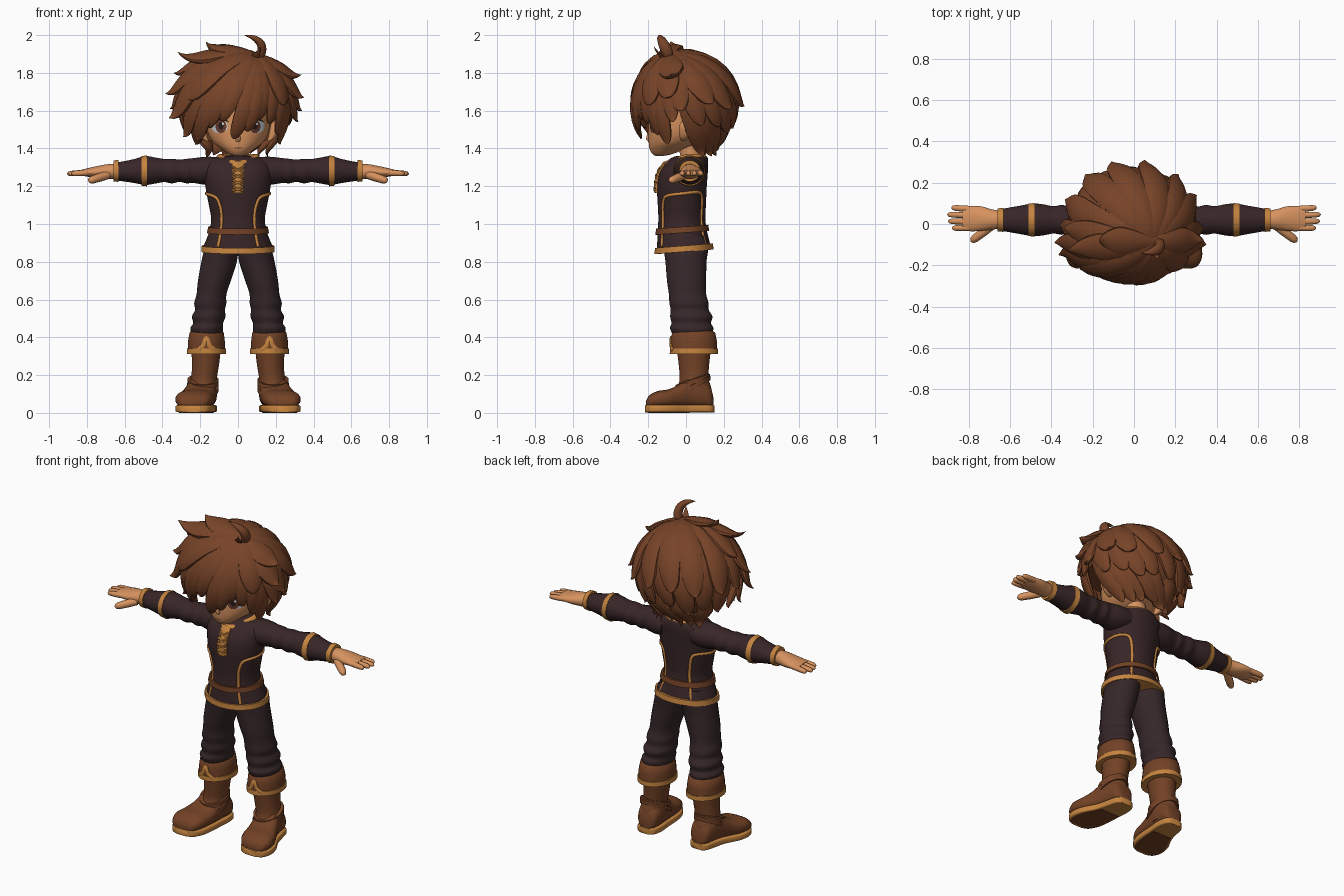
import bpy, bmesh, math, random
from mathutils import Vector
from mathutils.bvhtree import BVHTree

random.seed(4)
if "Cube" in bpy.data.objects:
    bpy.data.objects.remove(bpy.data.objects["Cube"])


def material(name, *rgb):
    m = bpy.data.materials.new(name)
    m.use_nodes = True
    m.diffuse_color = (*rgb, 1)
    m.node_tree.nodes["Principled BSDF"].inputs["Base Color"].default_value = (*rgb, 1)
    return m


HAIR = material("hair brown", .185, .057, .021)
LEATHER = material("boot leather", .17, .054, .019)
TUNIC = material("dark tunic", .04, .019, .02)
PANTS = material("dark trousers", .037, .02, .022)
GOLD = material("gold trim", .56, .23, .05)
SKIN = material("skin", .68, .29, .115)
WHITE = material("eye white", .6, .65, .68)
IRIS = material("eye brown", .14, .045, .028)
DARK = material("eye dark", .02, .01, .01)


def finish(name, bm, mat):
    bmesh.ops.recalc_face_normals(bm, faces=bm.faces)
    me = bpy.data.meshes.new(name)
    bm.to_mesh(me)
    bm.free()
    me.materials.append(mat)
    me.shade_smooth()
    me.set_sharp_from_angle(angle=math.radians(50))
    ob = bpy.data.objects.new(name, me)
    bpy.context.collection.objects.link(ob)
    return ob


def loft(name, sections, mat, n=20, power=2):
    """Skin a list of (centre, u, v) super-ellipse sections."""
    bm = bmesh.new()
    rings = []
    for c, u, v in sections:
        ring = []
        for i in range(n):
            a = math.tau * (i + .5) / n
            x, y = math.cos(a), math.sin(a)
            x = math.copysign(abs(x) ** (2 / power), x)
            y = math.copysign(abs(y) ** (2 / power), y)
            ring.append(bm.verts.new(Vector(c) + Vector(u) * x + Vector(v) * y))
        rings.append(ring)
    for a, b in zip(rings, rings[1:]):
        for i in range(n):
            j = (i + 1) % n
            bm.faces.new((a[i], a[j], b[j], b[i]))
    bm.faces.new(rings[0])
    bm.faces.new(rings[-1])
    return finish(name, bm, mat)


def smooth(rows, k=4):
    """Spline through rows of numbers."""
    out = []
    for i in range(len(rows) - 1):
        quad = [rows[max(i - 1, 0)], rows[i], rows[i + 1], rows[min(i + 2, len(rows) - 1)]]
        for s in range(k):
            t = s / k
            out.append([b + .5 * t * (c - a + t * (2 * a - 5 * b + 4 * c - d + t * (3 * (b - c) + d - a)))
                        for a, b, c, d in zip(*quad)])
    return out + [list(rows[-1])]


def upright(rows, s=1, tilt=0):      # rows: z, x, y, half width, half depth
    return [((s * x, y, z), (w, 0, 0), (0, d, tilt)) for z, x, y, w, d in rows]


def along_x(rows, s):        # rows: x, y, z, half y, half z
    return [((s * x, y, z), (0, w, 0), (0, 0, h)) for x, y, z, w, h in rows]


def along_y(rows, s):        # rows: y, x, half width, bottom, top
    return [((s * x, y, (a + b) / 2), (w, 0, 0), (0, 0, (b - a) / 2)) for y, x, w, a, b in rows]


def sweep(name, pts, normals, widths, heights, mat, n=10):
    sec = []
    for i, p in enumerate(pts):
        t = (pts[min(i + 1, len(pts) - 1)] - pts[max(i - 1, 0)]).normalized()
        b = t.cross(normals[i]).normalized()
        sec.append((p, b * widths[i], b.cross(t) * heights[i]))
    return loft(name, sec, mat, n)


def tree(ob):
    return BVHTree.FromPolygons([v.co for v in ob.data.vertices], [p.vertices for p in ob.data.polygons])


def ribbon(name, bvh, axis, path, w, h, mat):
    """Flat trim following (angle, height) points over a part."""
    pts, nor = [], []
    for a, z in smooth(path, 6):
        d = Vector((math.cos(math.radians(a)), math.sin(math.radians(a)), 0))
        hit = bvh.ray_cast(Vector((*axis, z)), d)
        if hit[0]:
            pts.append(hit[0])
            nor.append(d)
    return sweep(name, pts, nor, [w] * len(pts), [h] * len(pts), mat, 8)


# Tunic body: z, x, y, half width, half depth
body = smooth([(.866, 0, -.01, .184, .146), (.89, 0, -.012, .18, .142), (.92, 0, -.015, .168, .137),
               (.97, 0, -.02, .15, .13), (1.03, 0, -.022, .143, .125), (1.1, 0, -.022, .155, .128),
               (1.19, 0, -.022, .172, .132), (1.26, 0, -.015, .18, .13), (1.31, 0, 0, .178, .118),
               (1.34, 0, .012, .145, .105), (1.357, 0, .025, .1, .085), (1.362, 0, .03, .06, .05)])
tunic = loft("tunic_body", upright(body), TUNIC, 32)
skin_of = tree(tunic)


def body_band(name, z0, z1, grow, tilt, mat):
    def at(z, g):
        r = min(body, key=lambda q: abs(q[0] - z))
        return (z, r[1], r[2], r[3] + g, r[4] + g)
    loft(name, upright([at(z0, -.01), at(z0, grow), at(z1, grow), at(z1, -.01)], 1, tilt), mat, 32)


body_band("tunic_hem", .853, .885, .011, .012, GOLD)
body_band("belt", .953, .985, .011, .01, LEATHER)
mid = (0, -.01)

# Scooped collar that dips to the laced placket
ring, ring_normals = [], []
for i in range(33):
    a = math.tau * i / 32 - math.pi / 2
    front = max(0, -math.sin(a))
    ring.append(Vector((.1 * math.cos(a), .02 + (.075 + .05 * front ** 2) * math.sin(a), 1.357 - .036 * front ** 2)))
    ring_normals.append(Vector((math.cos(a), math.sin(a), 1.2)).normalized())
sweep("collar", ring, ring_normals, [.018] * 33, [.012] * 33, GOLD)
ribbon("placket", skin_of, mid, [(-90, 1.165), (-90, 1.25), (-90, 1.325)], .032, .014, GOLD)
for i in range(4):
    z = 1.185 + .034 * i
    for k in (-1, 1):
        ribbon("lace", skin_of, mid, [(-90 - 11 * k, z - .012), (-90, z), (-90 + 11 * k, z + .012)],
               .008, .019, GOLD)

# Neck and head
loft("neck", upright([(1.28, 0, .03, .06, .06), (1.36, 0, .025, .055, .055), (1.48, 0, 0, .06, .06)]), SKIN)
head = loft("head", upright(smooth([(1.36, 0, -.14, .02, .02), (1.37, 0, -.125, .05, .052),
                                    (1.395, 0, -.1, .085, .092), (1.43, 0, -.06, .13, .138),
                                    (1.48, 0, -.03, .16, .17), (1.55, 0, -.02, .172, .178),
                                    (1.65, 0, -.02, .175, .178), (1.75, 0, -.02, .15, .15),
                                    (1.82, 0, -.02, .07, .07)])), SKIN, 32)
face = tree(head)


def plate(name, cx, cz, rx, rz, lift, mat, bend=0):
    """Thin elliptical plate laid over the face."""
    bm = bmesh.new()
    rings = []
    for r in (.02, .4, .7, 1):
        ring = []
        for i in range(20):
            a = math.tau * i / 20
            x = rx * r * math.cos(a)
            z = cz + rz * r * math.sin(a) - bend * (x / rx) ** 2
            hit = face.ray_cast(Vector((cx + x, -1, z)), Vector((0, 1, 0)))[0]
            ring.append(bm.verts.new(hit - Vector((0, lift, 0))))
        rings.append(ring)
    for a, b in zip(rings, rings[1:]):
        for i in range(20):
            bm.faces.new((a[i], a[i - 1], b[i - 1], b[i]))
    bm.faces.new(rings[0])
    finish(name, bm, mat)


loft("nose", upright([(1.435, 0, -.19, .012, .01), (1.45, 0, -.2, .014, .012), (1.5, 0, -.195, .006, .006)]), SKIN)
plate("mouth", 0, 1.403, .022, .0025, .002, LEATHER)
for s, side in ((1, "left"), (-1, "right")):
    x = s * .09
    plate(side + "_eye_white", x + s * .008, 1.517, .044, .036, .002, WHITE)
    plate(side + "_iris", x, 1.517, .029, .036, .004, IRIS)
    plate(side + "_pupil", x, 1.519, .013, .02, .006, DARK)
    plate(side + "_eye_glint", x + .01, 1.531, .006, .007, .008, WHITE)
    plate(side + "_lash", x + s * .003, 1.555, .046, .006, .007, DARK, .016)
    loft(side + "_ear", upright(smooth([(1.44, .165, -.015, .01, .012), (1.465, .183, -.005, .022, .03),
                                        (1.52, .197, .005, .026, .042), (1.555, .195, .01, .012, .02)]), s), SKIN)

    # Sleeves with soft folds, arm band and cuff
    sleeve = [(.1, .02, 1.285, .085, .07), (.17, .02, 1.282, .085, .075), (.24, .02, 1.283, .07, .066),
              (.27, .02, 1.28, .075, .066), (.31, .02, 1.282, .066, .06), (.35, .02, 1.28, .073, .066),
              (.39, .02, 1.283, .067, .062), (.44, .02, 1.283, .076, .07), (.49, .02, 1.283, .08, .077),
              (.56, .02, 1.28, .068, .062), (.64, .02, 1.278, .054, .048)]
    loft(side + "_sleeve", along_x(smooth(sleeve), s), TUNIC)
    for part, x0, x1, r in (("arm_band", .482, .512, .083), ("cuff", .632, .66, .059)):
        loft(side + "_" + part, along_x([(x0, .02, 1.281, r - .02, r - .02), (x0, .02, 1.281, r, r),
                                         (x1, .02, 1.281, r * .95, r * .95),
                                         (x1, .02, 1.281, r - .02, r - .02)], s), GOLD)

    # Hand, fingers and thumb
    loft(side + "_palm", along_x(smooth([(.64, .02, 1.278, .042, .04), (.69, .022, 1.277, .05, .04),
                                         (.74, .026, 1.275, .06, .033), (.79, .026, 1.273, .062, .024),
                                         (.83, .026, 1.272, .056, .015)]), s), SKIN)

    def finger(name, a, b, r):
        a, b = Vector(a), Vector(b)
        pts = [a.lerp(b, t) for t in (0, .4, .8, .94, 1)]
        w = [r * q for q in (1, 1, .9, .65, .15)]
        sweep(name, pts, [Vector((0, 0, 1))] * 5, w, w, SKIN)
    for i, reach in enumerate((.882, .9, .905, .885)):
        y = -.018 + .03 * i
        finger(side + "_finger", (s * .79, y, 1.272), (s * reach, y * 1.1, 1.266), .016)
    finger(side + "_thumb", (s * .69, -.008, 1.26), (s * .79, -.085, 1.228), .023)

    # Side panel trim on the tunic
    arch = [(-48, .88), (-51, .95), (-52, 1.04), (-49, 1.1), (-38, 1.145), (0, 1.162),
            (30, 1.168), (44, 1.145), (48, 1.06), (47, .95), (46, .88)]
    ribbon(side + "_panel_trim", skin_of, mid, [(a if s > 0 else 180 - a, z) for a, z in arch], .009, .008, GOLD)

    # Trouser leg with folds above the boot
    leg = [(.38, .162, .035, .07, .09), (.42, .164, .033, .084, .108), (.45, .165, .03, .088, .116),
           (.475, .158, .028, .08, .106), (.51, .155, .028, .09, .113), (.545, .148, .02, .08, .102),
           (.58, .147, .016, .086, .105), (.63, .14, .008, .08, .1), (.7, .125, .003, .088, .105),
           (.8, .1, 0, .095, .11), (.87, .088, 0, .09, .118), (.94, .075, 0, .075, .1)]
    loft(side + "_trouser_leg", upright(smooth(leg), s), PANTS)

    # Boot: shaft, folded cuff, foot, straps and sole
    loft(side + "_boot_shaft", upright(smooth([(.06, .185, .05, .07, .085), (.13, .185, .045, .076, .09),
                                               (.18, .18, .043, .069, .078), (.26, .172, .042, .073, .082),
                                               (.4, .166, .042, .084, .1)]), s), LEATHER)
    cuff = loft(side + "_boot_cuff", upright([(.32, .167, .042, .08, .1), (.325, .167, .042, .099, .123),
                                              (.38, .167, .042, .098, .122), (.425, .166, .04, .091, .115),
                                              (.435, .166, .04, .08, .1)], s), LEATHER, 28)
    loft(side + "_boot_cuff_trim", upright([(.312, .167, .042, .08, .1), (.312, .167, .042, .105, .129),
                                            (.34, .167, .042, .104, .128), (.34, .167, .042, .08, .1)], s), GOLD, 28)
    ribbon(side + "_cuff_notch", tree(cuff), (s * .167, .042),
           [(-112, .33), (-98, .355), (-90, .395), (-82, .355), (-68, .33)], .013, .009, GOLD)
    loft(side + "_foot", along_y(smooth([(-.211, .238, .045, .025, .065), (-.194, .237, .078, .025, .093),
                                         (-.15, .233, .098, .025, .116), (-.09, .222, .098, .025, .126),
                                         (-.04, .207, .088, .025, .15), (.02, .192, .079, .025, .19),
                                         (.08, .184, .072, .025, .18), (.128, .182, .058, .025, .14),
                                         (.145, .182, .03, .03, .08)]), s), LEATHER, 20, 2.6)
    for name, z, y, d, tilt, w in (("strap", .165, .035, .093, .03, .083), ("strap", .135, .03, .1, .05, .085)):
        sec = [((s * .186, y, z + k), (w - i, 0, 0), (0, d - i, tilt))
               for k, i in ((-.014, .02), (-.012, 0), (.012, 0), (.014, .02))]
        loft(side + "_boot_" + name, sec, LEATHER)
    sole = smooth([(-.216, .238, .04, .003, .04), (-.2, .237, .075, .003, .042), (-.15, .232, .099, .003, .042),
                   (-.08, .22, .099, .003, .042), (0, .197, .08, .003, .042), (.07, .185, .073, .003, .042),
                   (.13, .182, .06, .003, .042), (.15, .182, .035, .003, .04)])
    loft(side + "_sole", along_y(sole, s), GOLD, 20, 8)
    tread = [(y, x, w * .84, 0, .006) for y, x, w, _, _ in sole if -.205 < y < .02]
    loft(side + "_tread", along_y(tread, s), LEATHER, 20, 8)

# Hair cap, flattened underneath so the face and ears stay clear
C, R = Vector((-.01, -.01, 1.645)), Vector((.285, .265, .262))
bm = bmesh.new()
bmesh.ops.create_uvsphere(bm, u_segments=32, v_segments=20, radius=1)
for v in bm.verts:
    v.co = C + v.co * R
    v.co.z = max(v.co.z, 1.62 if v.co.y < .04 else 1.44)
finish("hair_cap", bm, HAIR)
crown = Vector((.09, -.09, 1.89))


def lock(tip, w, lift=1.02):
    """Pointed lock running over the cap from the crown to a tip."""
    tip = Vector(tip)
    pts, nor, wid = [], [], []
    for i in range(15):
        t = i / 14
        d = Vector([a / b for a, b in zip(crown.lerp(tip, t) - C, R)]).normalized()
        pts.append((C + d * R * lift).lerp(tip, t ** 3))
        nor.append(Vector([a / b for a, b in zip(d, R)]).normalized())
        wid.append(w * (.3 + .7 * min(1, t * 1.8)) * max(.02, 1 - t ** 3))
    sweep("hair_lock", pts, nor, wid, [.42 * q for q in wid], HAIR)


# Back and side layers: tip height, reach in x and y, count, width, arc in degrees
for z, rx, ry, count, w, a0, a1 in ((1.375, .2, .17, 7, .062, 35, 145), (1.5, .3, .255, 8, .075, 22, 158),
                                    (1.62, .35, .315, 8, .085, -4, 184)):
    for i in range(count):
        a = math.radians(a0 + (a1 - a0) * i / (count - 1) + random.uniform(-4, 4))
        lock((rx * math.cos(a) - .01, ry * math.sin(a), z + random.uniform(-.025, .025)), w)

# Fringe and temple locks
for tip in ((-.29, -.13, 1.46), (-.22, -.16, 1.44), (-.155, -.21, 1.51), (-.085, -.245, 1.545), (-.025, -.24, 1.45),
            (.045, -.245, 1.49), (.1, -.23, 1.55), (.165, -.2, 1.53), (.21, -.15, 1.47), (.225, -.1, 1.42),
            (-.225, -.1, 1.42), (.32, -.07, 1.54)):
    lock(tip, .062, 1.05)

# Large windswept locks
for tip in ((-.17, -.08, 1.965), (-.32, -.13, 1.91), (-.34, -.02, 1.8), (-.385, -.09, 1.69), (-.365, -.15, 1.56),
            (.335, -.08, 1.79), (.35, -.1, 1.67), (-.26, -.22, 1.66), (.25, -.2, 1.63)):
    lock(tip, .085, 1.05)

# Upright tuft at the crown
tuft = smooth([(.1, -.09, 1.86, .022), (.125, -.1, 1.91, .03), (.12, -.12, 1.955, .028),
               (.085, -.135, 1.985, .018), (.035, -.14, 2, .002)])
sweep("hair_tuft", [Vector(q[:3]) for q in tuft], [Vector((0, -1, .1))] * len(tuft),
      [q[3] * .8 for q in tuft], [q[3] for q in tuft], HAIR)
lock((.12, -.17, 1.94), .03, 1.02)
